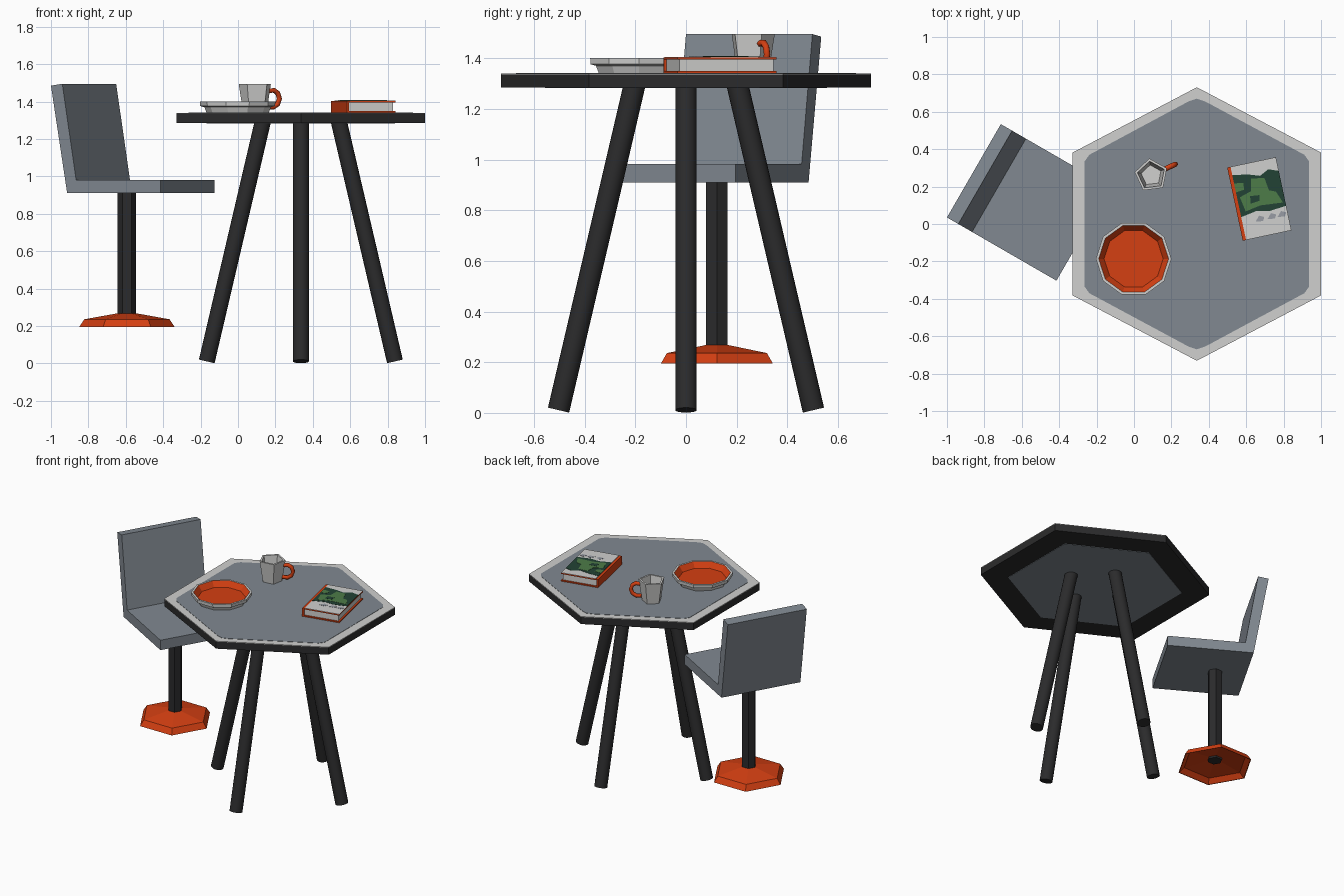
import bpy, bmesh, math
from mathutils import Matrix, Vector

if "Cube" in bpy.data.objects:
    bpy.data.objects.remove(bpy.data.objects["Cube"])


def material(name, r, g, b):
    m = bpy.data.materials.new(name)
    m.diffuse_color = (r, g, b, 1)
    m.use_nodes = True
    m.node_tree.nodes["Principled BSDF"].inputs["Base Color"].default_value = m.diffuse_color
    return m


GREY = material("slate grey", 0.22, 0.25, 0.285)
LIGHT = material("light grey", 0.63, 0.63, 0.62)
BLACK = material("black", 0.024, 0.024, 0.025)
ORANGE = material("orange", 0.66, 0.05, 0.006)
DARK = material("dark green", 0.016, 0.055, 0.035)
GREEN = material("leaf green", 0.075, 0.20, 0.065)
PALE = material("blue grey", 0.31, 0.33, 0.37)


def finish(name, bm, mats, matrix=None):
    bmesh.ops.recalc_face_normals(bm, faces=bm.faces)
    mesh = bpy.data.meshes.new(name)
    bm.to_mesh(mesh)
    bm.free()
    for m in mats:
        mesh.materials.append(m)
    ob = bpy.data.objects.new(name, mesh)
    bpy.context.collection.objects.link(ob)
    if matrix:
        ob.matrix_world = matrix
    return ob


def prism(name, points, z0, z1, mat, matrix=None):
    """Extrude a flat outline from z0 to z1."""
    bm = bmesh.new()
    low = [bm.verts.new((x, y, z0)) for x, y in points]
    top = [bm.verts.new((x, y, z1)) for x, y in points]
    bm.faces.new(low)
    bm.faces.new(top)
    n = len(points)
    for i in range(n):
        j = (i + 1) % n
        bm.faces.new((low[i], low[j], top[j], top[i]))
    return finish(name, bm, [mat], matrix)


def lathe(name, profile, n, centre, mats, angle=0):
    """Faceted turned shape; each profile point is (radius, z, material of next band)."""
    bm = bmesh.new()
    rings = []
    for r, z, _ in profile:
        rings.append([bm.verts.new((r * math.cos(angle + math.tau * i / n),
                                    r * math.sin(angle + math.tau * i / n), z)) for i in range(n)])
    for k in range(len(rings) - 1):
        for i in range(n):
            j = (i + 1) % n
            f = bm.faces.new((rings[k][i], rings[k][j], rings[k + 1][j], rings[k + 1][i]))
            f.material_index = profile[k][2]
    bm.faces.new(rings[0]).material_index = profile[0][2]
    bm.faces.new(rings[-1]).material_index = profile[-1][2]
    return finish(name, bm, mats, Matrix.Translation((*centre, 0)))


def box(name, x0, x1, y0, y1, z0, z1, mat, matrix=None):
    return prism(name, [(x0, y0), (x1, y0), (x1, y1), (x0, y1)], z0, z1, mat, matrix)


# table top: black slab, light border, grey inlay with softened corners
TX = 0.336
table = Matrix.Translation((TX, 0, 0))
hexagon = [(0, -0.731), (0.664, -0.382), (0.664, 0.382), (0, 0.731), (-0.664, 0.382), (-0.664, -0.382)]
prism("table_slab", hexagon, 1.285, 1.336, BLACK, table)
prism("table_border", hexagon, 1.336, 1.34, LIGHT, table)
q = [(0.6, 0.335), (0.575, 0.37), (0.045, 0.655), (0, 0.67)]
right = [(x, -y) for x, y in reversed(q)] + q
left = [(-x, y) for x, y in reversed(right[1:-1])]
prism("table_inlay", right + left, 1.338, 1.342, GREY, table)
prism("table_underside", [(x * 0.76, y * 0.76) for x, y in hexagon], 1.282, 1.287, GREY, table)

# four splayed legs
for name, dx, dy in (("right_leg", 1, 0), ("back_leg", 0, 1), ("left_leg", -1, 0), ("front_leg", 0, -1)):
    foot = Vector((TX + 0.503 * dx, 0.503 * dy, 0.011))
    head = Vector((TX + 0.203 * dx, 0.203 * dy, 1.295))
    axis = head - foot
    bm = bmesh.new()
    bmesh.ops.create_cone(bm, cap_ends=True, segments=18, radius1=0.043, radius2=0.043, depth=axis.length)
    for f in bm.faces:
        f.smooth = len(f.verts) == 4
    for e in bm.edges:
        e.smooth = all(len(f.verts) == 4 for f in e.link_faces)
    finish(name, bm, [BLACK], Matrix.Translation((foot + head) / 2)
           @ axis.to_track_quat('Z', 'Y').to_matrix().to_4x4())

# chair seat and leaning back: one L profile extruded sideways
c, s = math.cos(math.radians(30)), math.sin(math.radians(30))
chair = Matrix(((c, 0, s, -1.0), (-s, 0, c, 0.035), (0, 1, 0, 0), (0, 0, 0, 1)))
seat_profile = [(0.1, 0.91), (0.676, 0.91), (0.676, 0.982), (0.155, 0.982), (0.07, 1.495), (0, 1.485)]
prism("chair_seat_and_back", seat_profile, 0, 0.576, GREY, chair)

# chair post and hollow hexagonal base
CHAIR = (-0.594, 0.122)
lathe("chair_post", [(0.049, 0.235, 0), (0.049, 0.915, 0)], 6, CHAIR, [BLACK])
lathe("chair_base", [(0.02, 0.252, 0), (0.215, 0.225, 0), (0.25, 0.195, 0), (0.255, 0.195, 0),
                     (0.228, 0.236, 0), (0.05, 0.268, 0)], 6, CHAIR, [ORANGE])

# ten-sided plate, orange inside
lathe("plate", [(0.165, 1.338, 0), (0.178, 1.37, 0), (0.2, 1.376, 0), (0.202, 1.4, 0),
                (0.187, 1.4, 1), (0.158, 1.362, 1)], 10, (-0.002, -0.186), [LIGHT, ORANGE])

# five-sided cup with handle on one corner
CUP = (0.093, 0.26)
turn = math.radians(25)
lathe("cup", [(0.066, 1.338, 0), (0.091, 1.495, 0), (0.076, 1.495, 0), (0.056, 1.36, 0)],
      5, CUP, [LIGHT], turn)
curve = bpy.data.curves.new("cup_handle", 'CURVE')
curve.dimensions = '3D'
curve.bevel_depth = 0.014
curve.bevel_resolution = 1
curve.use_fill_caps = True
path = [(0.078, 1.458), (0.11, 1.46), (0.132, 1.445), (0.142, 1.415), (0.13, 1.385), (0.105, 1.37), (0.07, 1.372)]
spline = curve.splines.new('POLY')
spline.points.add(len(path) - 1)
for p, (r, z) in zip(spline.points, path):
    p.co = (r, 0, z, 1)
curve.materials.append(ORANGE)
handle = bpy.data.objects.new("cup_handle", curve)
bpy.context.collection.objects.link(handle)
handle.matrix_world = Matrix.Translation((*CUP, 0)) @ Matrix.Rotation(turn, 4, 'Z')

# book: orange covers and spine, light pages
book = Matrix.Translation((0.670, 0.134, 0)) @ Matrix.Rotation(math.radians(12), 4, 'Z')
box("book_bottom_cover", -0.133, 0.133, -0.2, 0.2, 1.341, 1.35, ORANGE, book)
box("book_top_cover", -0.133, 0.133, -0.2, 0.2, 1.395, 1.403, ORANGE, book)
box("book_spine", -0.133, -0.12, -0.2, 0.2, 1.35, 1.395, ORANGE, book)
box("book_pages", -0.12, 0.122, -0.19, 0.19, 1.35, 1.395, LIGHT, book)

# painted cover as thin layered plates
box("cover_sheet", -0.115, 0.133, -0.2, 0.2, 1.402, 1.405, LIGHT, book)
prism("cover_forest", [(-0.115, -0.075), (-0.03, -0.06), (0.04, -0.075), (0.133, -0.065), (0.133, 0.125),
                       (0.08, 0.145), (0.03, 0.12), (-0.03, 0.14), (-0.115, 0.155)], 1.404, 1.4065, DARK, book)
prism("cover_meadow", [(-0.085, -0.05), (0.0, -0.035), (0.12, -0.045), (0.095, 0.02), (0.06, 0.035),
                       (0.05, 0.105), (-0.02, 0.115), (-0.035, 0.05), (-0.1, 0.03)], 1.406, 1.408, GREEN, book)
prism("cover_bush", [(-0.115, 0.06), (-0.07, 0.065), (-0.065, 0.1), (-0.115, 0.11)], 1.406, 1.408, GREEN, book)
prism("cover_pond", [(-0.05, -0.015), (0.0, -0.01), (0.005, 0.02), (-0.045, 0.025)], 1.4075, 1.409, DARK, book)
for name, x in (("cover_left_stone", -0.02), ("cover_middle_stone", 0.045), ("cover_right_stone", 0.1)):
    prism(name, [(x - 0.025, -0.115), (x + 0.015, -0.12), (x + 0.026, -0.1), (x, -0.087)],
          1.404, 1.4065, PALE, book)
